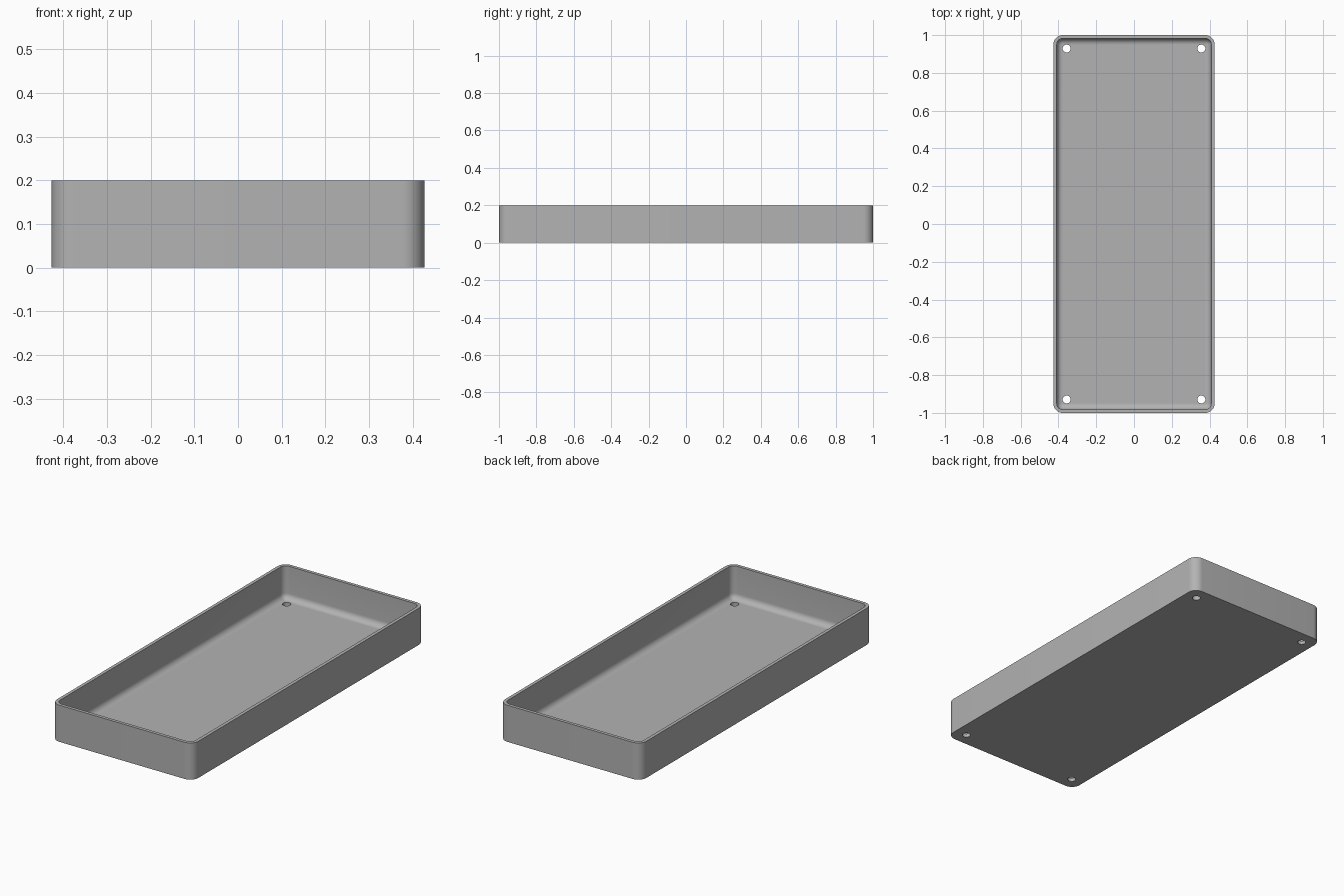
import bpy
import bmesh
from math import sin, cos, pi

if "Cube" in bpy.data.objects:
    bpy.data.objects.remove(bpy.data.objects["Cube"])

HALF_X, HALF_Y, HEIGHT = 0.427, 1.0, 0.2
CORNER, WALL, FLOOR, FILLET = 0.05, 0.018, 0.02, 0.032
STEPS = 10

grey = bpy.data.materials.new("plain grey")
grey.use_nodes = True
colour = (0.45, 0.45, 0.45, 1)
grey.diffuse_color = colour
grey.node_tree.nodes["Principled BSDF"].inputs["Base Color"].default_value = colour


def rounded_ring(bm, inset, z):
    """Rounded rectangle of vertices, inset from the outer outline."""
    r = max(CORNER - inset, 0.004)
    cx, cy = HALF_X - inset - r, HALF_Y - inset - r
    ring = []
    for i, (sx, sy) in enumerate([(1, 1), (-1, 1), (-1, -1), (1, -1)]):
        for k in range(STEPS + 1):
            a = (i + k / STEPS) * pi / 2
            ring.append(bm.verts.new((sx * cx + r * cos(a), sy * cy + r * sin(a), z)))
    return ring


# Wall section: outside, rim, inside, then the fillet down to the floor
section = [(0, 0), (0, HEIGHT), (WALL, HEIGHT)]
for k in range(9):
    a = k / 8 * pi / 2
    section.append((WALL + FILLET * (1 - cos(a)), FLOOR + FILLET * (1 - sin(a))))

bm = bmesh.new()
rings = [rounded_ring(bm, inset, z) for inset, z in section]
bm.faces.new(rings[0][::-1])
bm.faces.new(rings[-1])
for low, high in zip(rings, rings[1:]):
    for i in range(len(low)):
        j = (i + 1) % len(low)
        bm.faces.new((low[i], low[j], high[j], high[i]))
bmesh.ops.recalc_face_normals(bm, faces=bm.faces)
mesh = bpy.data.meshes.new("tray")
bm.to_mesh(mesh)
bm.free()
mesh.materials.append(grey)
tray = bpy.data.objects.new("tray", mesh)
bpy.context.collection.objects.link(tray)

# Screw holes through the floor corners
for sx in (-1, 1):
    for sy in (-1, 1):
        bpy.ops.mesh.primitive_cylinder_add(
            vertices=32, radius=0.021, depth=0.2, location=(sx * 0.357, sy * 0.929, 0))
        cutter = bpy.context.object
        cutter.name = "hole_cutter"
        cutter.hide_render = True
        cutter.hide_set(True)
        cutter.data.materials.append(grey)
        cut = tray.modifiers.new("screw hole", "BOOLEAN")
        cut.operation = "DIFFERENCE"
        cut.solver = "EXACT"
        cut.object = cutter

# Apply the cuts and remove the cutters
bpy.context.view_layer.update()
result = bpy.data.meshes.new_from_object(
    tray.evaluated_get(bpy.context.evaluated_depsgraph_get()))
tray.modifiers.clear()
tray.data = result
for ob in [o for o in bpy.data.objects if o.name.startswith("hole_cutter")]:
    bpy.data.objects.remove(ob)

bpy.ops.object.select_all(action="DESELECT")
tray.select_set(True)
bpy.context.view_layer.objects.active = tray
bpy.ops.object.shade_smooth_by_angle(angle=0.6)
